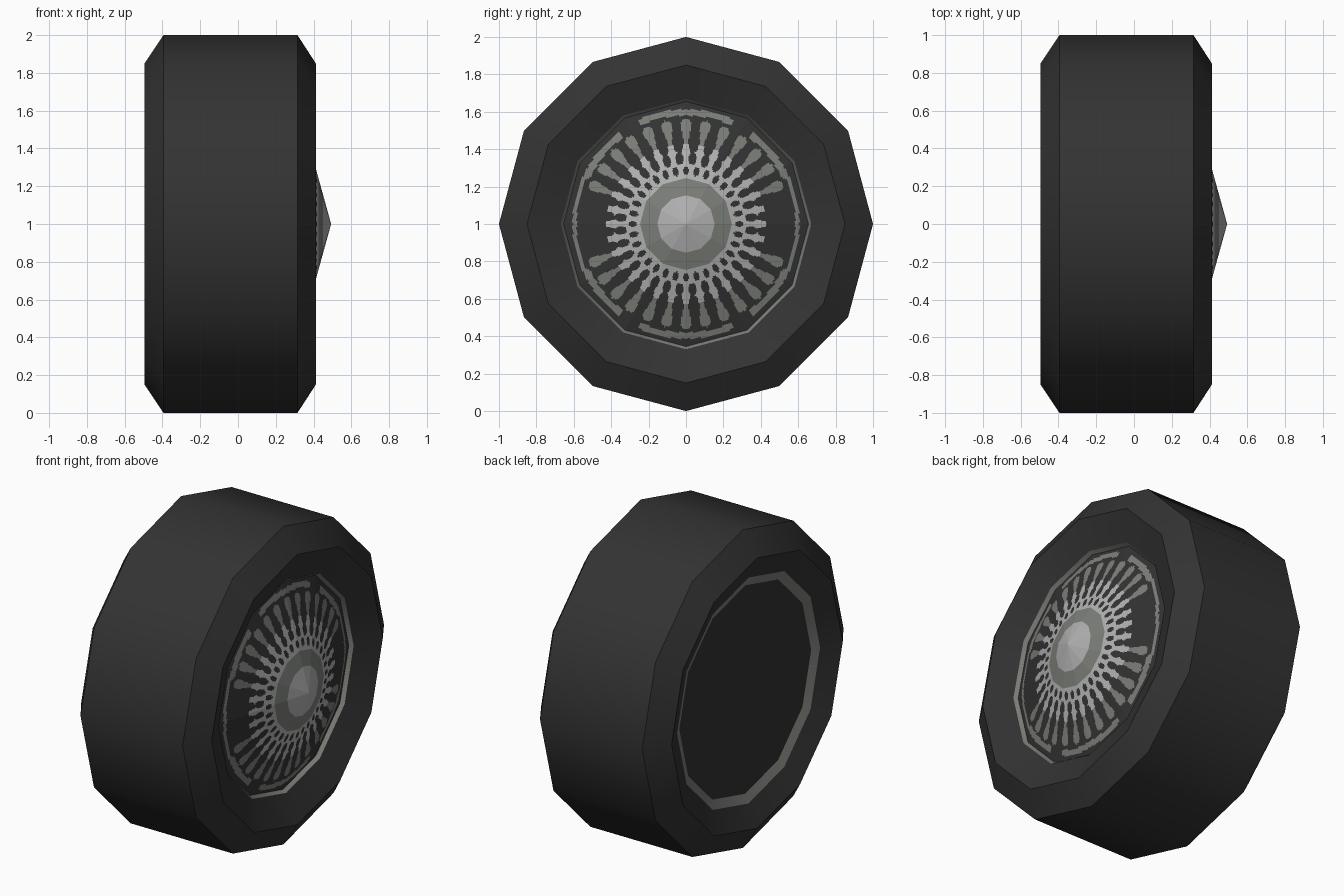
import bpy, bmesh, math

if "Cube" in bpy.data.objects:
    bpy.data.objects.remove(bpy.data.objects["Cube"])

SIDES = 12
TAU = 2 * math.pi


def material(name, v):
    m = bpy.data.materials.new(name)
    m.diffuse_color = (*v, 1)
    m.use_nodes = True
    m.node_tree.nodes["Principled BSDF"].inputs["Base Color"].default_value = m.diffuse_color
    return m


DARK = material("dark_rubber", (0.033, 0.033, 0.033))
MID = material("mid_grey_metal", (0.20, 0.21, 0.19))
LIGHT = material("light_grey_metal", (0.44, 0.44, 0.44))


def finish(name, bm, mats, smooth=True):
    me = bpy.data.meshes.new(name)
    bm.to_mesh(me)
    bm.free()
    for m in mats:
        me.materials.append(m)
    if smooth:
        me.shade_smooth()
        me.set_sharp_from_angle(angle=math.radians(35))
    ob = bpy.data.objects.new(name, me)
    bpy.context.collection.objects.link(ob)
    return ob


def point(x, r, a):
    # wheel axle runs along x at height 1, angle measured from the top
    return (x, r * math.sin(a), 1 + r * math.cos(a))


def revolve(name, profile, mat):
    """Twelve-sided surface of revolution; profile is (x, radius), r = 0 closes it."""
    bm = bmesh.new()
    rings = []
    for x, r in profile:
        if r == 0:
            rings.append([bm.verts.new((x, 0, 1))] * SIDES)
        else:
            rings.append([bm.verts.new(point(x, r, TAU * j / SIDES)) for j in range(SIDES)])
    for p, q in zip(rings, rings[1:]):
        for j in range(SIDES):
            k = (j + 1) % SIDES
            loop = [p[j], q[j], q[k], p[k]]
            bm.faces.new(list(dict.fromkeys(loop)))
    return finish(name, bm, [mat])


# tyre: dished back wall, shoulder, tread, shoulder, dished front wall
revolve("tyre", [(-0.435, 0.71), (-0.495, 0.85), (-0.395, 1.0), (0.315, 1.0),
                 (0.412, 0.85), (0.335, 0.67)], DARK)
# rim edges and the plain back panel
revolve("front_rim_edge", [(0.335, 0.67), (0.312, 0.655)], MID)
revolve("back_rim_edge", [(-0.412, 0.655), (-0.435, 0.71)], MID)
revolve("back_panel", [(-0.412, 0), (-0.412, 0.655)], DARK)


# wheel face pattern: 0 dark gap, 1 mid grey, 2 light grey
SPOKES = 32
STEP = TAU / SPOKES


def hole(s, r, centre, half_s, half_r):
    return (s / half_s) ** 2 + ((r - centre) / half_r) ** 2 < 1


def pattern(r, a):
    on = ((a / STEP + 0.5) % 1 - 0.5) * STEP * r      # distance from spoke centre
    between = ((a / STEP) % 1 - 0.5) * STEP * r       # distance from gap centre
    v = math.degrees(math.acos(min(1, abs(math.cos(a)))))  # degrees from vertical
    if r < 0.152:
        return 2                                      # centre cap
    if r < 0.242:
        return 1                                      # cap surround
    if r < 0.385:                                     # pierced hub
        if hole(on, r, 0.285, 0.015, 0.024) or hole(between, r, 0.352, 0.021, 0.036):
            return 0
        return 2
    end = 0.43 if v > 74 else 0.56
    if r < end:                                       # teardrop spokes
        if r < 0.44:
            w = 0.021 - (r - 0.385) * 0.18
        elif r < 0.53:
            w = 0.011 + (r - 0.44) * 0.2
        else:
            w = 0.029 * math.sqrt(max(0, 1 - ((r - 0.53) / 0.03) ** 2))
        if abs(on) < w:
            return 2 if r < 0.425 else 1
    if v < 25 and 0.58 < r < 0.613:                   # top and bottom arcs
        return 1
    if v > 36 and (0.585 if v > 65 else 0.57) < r < 0.607:  # side arcs
        return 1
    return 0


# shallow cone wheel face, finely divided so the pattern is cut into its faces
SEG, ROWS = 480, 64
APEX, EDGE, R = 0.493, 0.312, 0.655
bm = bmesh.new()
rows = []
for i in range(ROWS):
    t = 1 - i / ROWS
    ring = []
    for j in range(SEG):
        a = TAU * j / SEG
        flat = math.cos(math.pi / SIDES) / math.cos(a % (TAU / SIDES) - math.pi / SIDES)
        ring.append(bm.verts.new(point(APEX + (EDGE - APEX) * t, R * t * flat, a)))
    rows.append(ring)
rows.append([bm.verts.new((APEX, 0, 1))] * SEG)
for p, q in zip(rows, rows[1:]):
    for j in range(SEG):
        k = (j + 1) % SEG
        f = bm.faces.new(list(dict.fromkeys([p[j], q[j], q[k], p[k]])))
        c = f.calc_center_median()
        f.material_index = pattern(math.hypot(c.y, c.z - 1), math.atan2(c.y, c.z - 1))
finish("wheel_face", bm, [DARK, MID, LIGHT], smooth=False)
